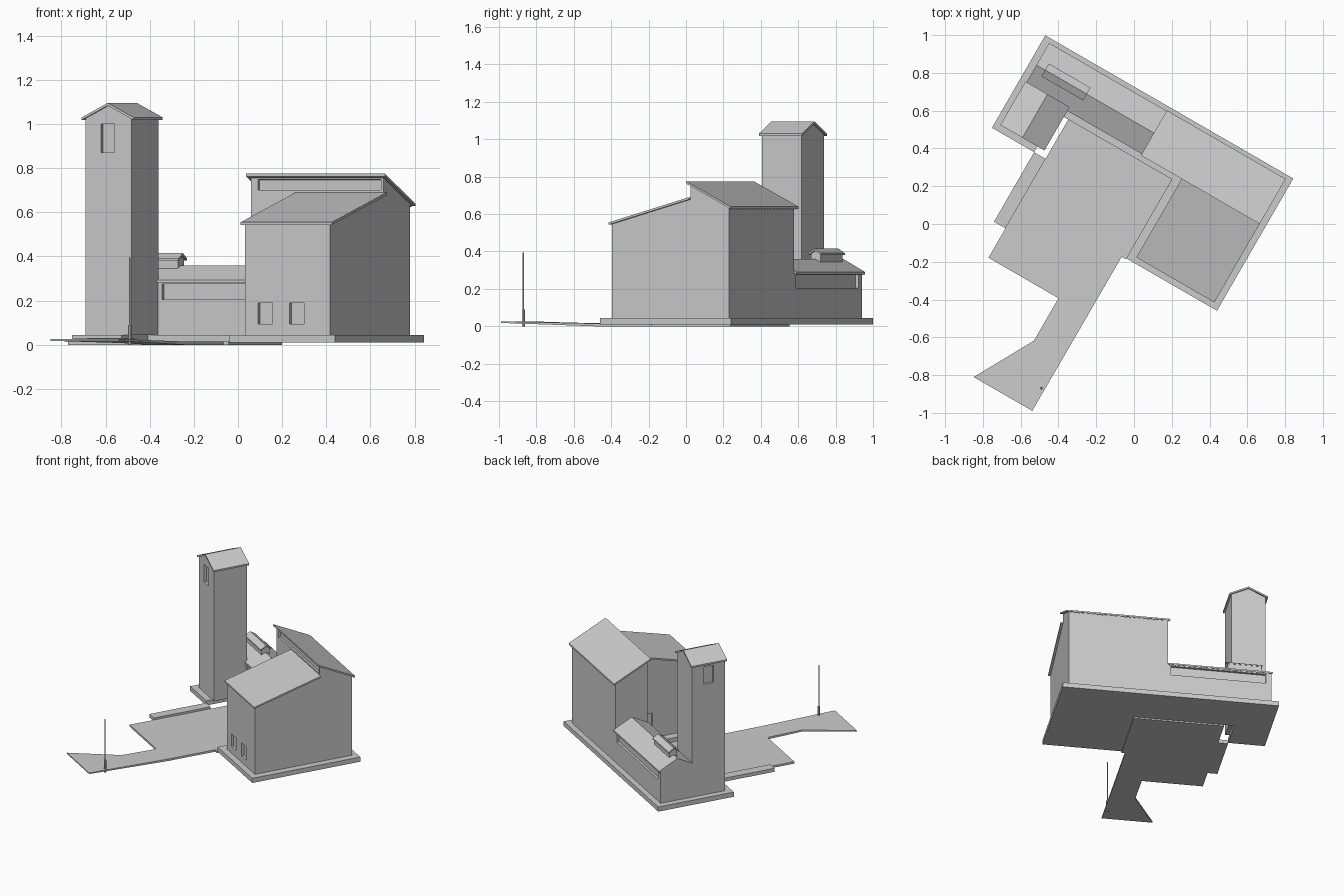
import bpy, bmesh, math
from mathutils import Matrix, Vector

if "Cube" in bpy.data.objects:
    bpy.data.objects.remove(bpy.data.objects["Cube"])

TURN = Matrix.Rotation(math.radians(-30), 4, 'Z')   # whole site is turned 30 degrees


def prism(name, profile, axis, a, b):
    """Extrude a 2D profile along an axis: x -> profile is (y, z), y -> (x, z), z -> (x, y)."""
    place = {'x': lambda p, t: (t, p[0], p[1]),
             'y': lambda p, t: (p[0], t, p[1]),
             'z': lambda p, t: (p[0], p[1], t)}[axis]
    bm = bmesh.new()
    lo = [bm.verts.new(place(p, a)) for p in profile]
    hi = [bm.verts.new(place(p, b)) for p in profile]
    n = len(profile)
    bm.faces.new(lo)
    bm.faces.new(hi)
    for i in range(n):
        bm.faces.new((lo[i], lo[(i + 1) % n], hi[(i + 1) % n], hi[i]))
    bmesh.ops.recalc_face_normals(bm, faces=bm.faces)
    me = bpy.data.meshes.new(name)
    bm.to_mesh(me)
    bm.free()
    me.transform(TURN)
    ob = bpy.data.objects.new(name, me)
    bpy.context.collection.objects.link(ob)
    return ob


def rect(x0, x1, y0, y1):
    return [(x0, y0), (x1, y0), (x1, y1), (x0, y1)]


def box(name, x0, x1, y0, y1, z0, z1):
    return prism(name, rect(x0, x1, y0, y1), 'z', z0, z1)


def recess(ob, *bounds):
    """Cut a shallow window niche and discard the cutter."""
    cut = box("cutter", *bounds)
    cut.hide_render = True
    mod = ob.modifiers.new("niche", 'BOOLEAN')
    mod.operation, mod.object, mod.solver = 'DIFFERENCE', cut, 'EXACT'
    dg = bpy.context.evaluated_depsgraph_get()
    me = bpy.data.meshes.new_from_object(ob.evaluated_get(dg))
    ob.modifiers.clear()
    ob.data = me
    bpy.data.objects.remove(cut)


def roof(name, line, axis, a, b, t=0.012):
    """Thin roof sheet following a line of points, thickness downward."""
    return prism(name, line + [(p, z - t) for p, z in reversed(line)], axis, a, b)


def rafters(name, y0, y1, z0, z1, xa, xb, count):
    """Small rafter tails under an eave."""
    for i in range(count):
        x = xa + (xb - xa) * i / (count - 1)
        prism(f"{name}_{i + 1}", [(y0, z0), (y1, z1), (y1, z1 - 0.006), (y0, z0 - 0.006)],
              'x', x - 0.004, x + 0.004)


# Plinth, yard, walkway and sloping drive
prism("plinth", [(-.906, .065), (-.648, .065), (-.648, .305), (.055, .305),
                 (.055, -.178), (.61, -.178), (.61, .63), (-.906, .63)], 'z', .01, .045)
prism("yard", [(-.578, .305), (-.578, -.54), (.03, -.54), (.03, -.183),
               (.055, -.183), (.055, .305)], 'z', 0, .015)
box("walkway", -.648, -.578, -.36, .065, .004, .03)
drive = prism("drive", [(-.15, -.54), (-.15, -.80), (-.33, -1.126), (.028, -1.126), (.03, -.54)],
              'z', 0, .015)
inv = TURN.inverted()
for i, v in enumerate(drive.data.vertices):
    f = (-.54 - (inv @ v.co).y) / .586
    v.co.z += f * (.018 if i < 5 else .011)

# Tall hall with its lower front wing
hall = prism("hall_walls", [(.35, .045), (.59, .045), (.59, .637), (.35, .755)], 'x', -.135, .56)
recess(hall, -.098, .545, .33, .365, .70, .748)
wing = prism("wing_walls", [(-.135, .045), (.35, .045), (.35, .678), (-.135, .546)], 'x', .115, .56)
for x0, x1 in ((.182, .258), (.347, .424)):
    recess(wing, x0, x1, -.15, -.117, .095, .19)
recess(wing, .10, .133, .195, .265, .10, .23)
roof("hall_roof", [(.333, .775), (.608, .64)], 'x', -.15, .576)
roof("wing_roof", [(-.147, .555), (.35, .69)], 'x', .099, .576)
rafters("hall_rafter", .58, .604, .642, .630, -.13, .555, 22)

# Low range with ridge vent and long window bands
low = prism("low_walls", [(.35, .045), (.59, .045), (.59, .286), (.47, .348), (.35, .286)],
            'x', -.86, -.135)
recess(low, -.82, -.155, .573, .61, .205, .275)
recess(low, -.60, -.155, .33, .367, .205, .275)
roof("low_roof", [(.342, .294), (.47, .36), (.605, .29)], 'x', -.868, -.135)
rafters("low_rafter", .58, .601, .291, .280, -.855, -.15, 22)
prism("vent_walls", [(.442, .33), (.50, .33), (.50, .386), (.471, .403), (.442, .386)],
      'x', -.805, -.57)
roof("vent_roof", [(.432, .391), (.471, .415), (.51, .391)], 'x', -.815, -.56, .01)

# Tower
tower = prism("tower_walls", [(-.86, .045), (-.62, .045), (-.62, 1.025), (-.74, 1.083), (-.86, 1.025)],
              'y', .11, .355)
recess(tower, -.779, -.71, .10, .127, .87, 1.0)
recess(tower, -.87, -.843, .195, .265, .87, 1.0)
roof("tower_roof", [(-.875, 1.03), (-.74, 1.095), (-.605, 1.03)], 'y', .10, .366)

# Flagpole beside the drive
for name, r, z0, z1 in (("pole_base", .008, 0, .09), ("pole", .004, .08, .395)):
    bpy.ops.mesh.primitive_cylinder_add(vertices=8, radius=r, depth=z1 - z0,
                                        location=(-.49, -.87, (z0 + z1) / 2))
    bpy.context.object.name = name
